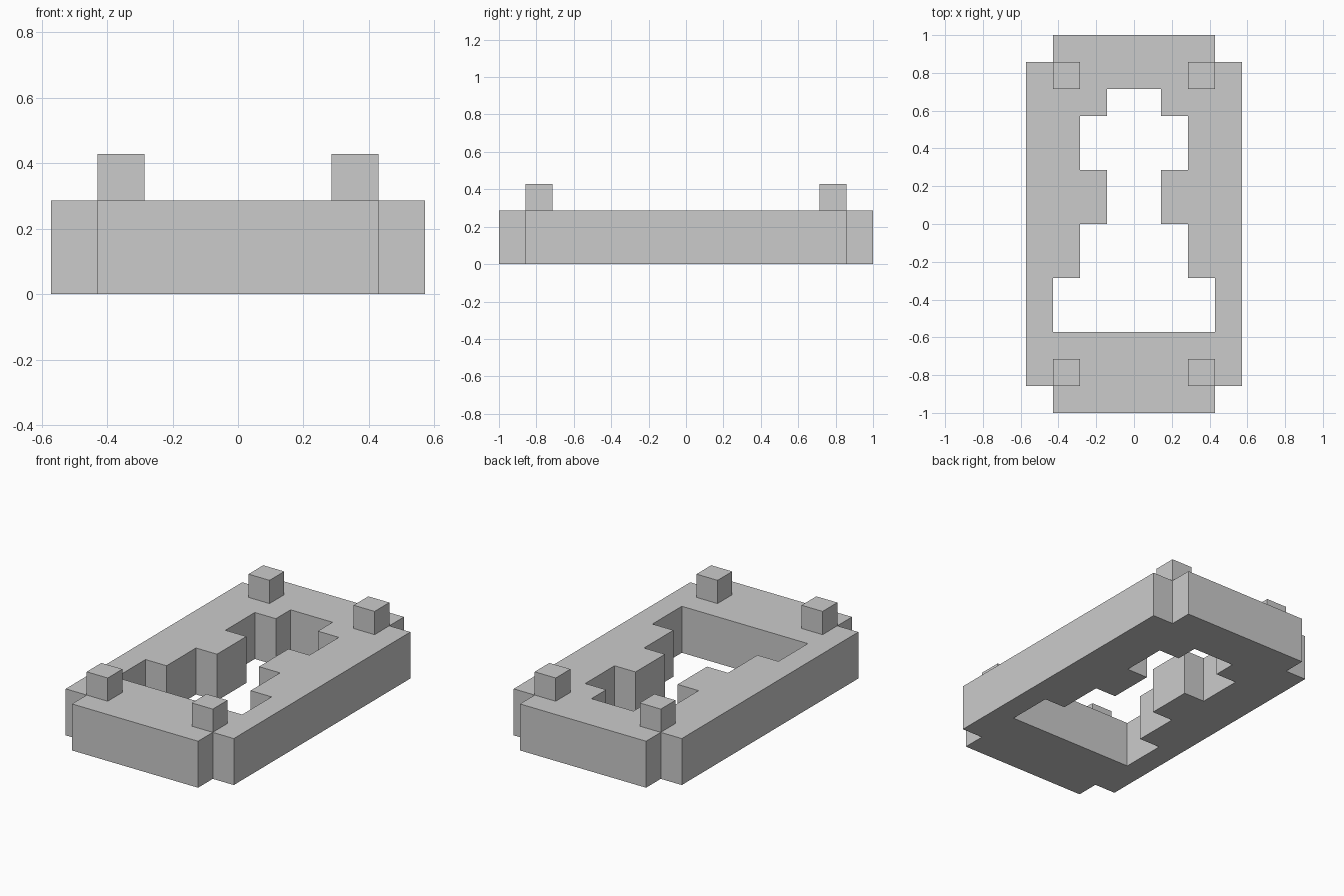
import bpy

if "Cube" in bpy.data.objects:
    bpy.data.objects.remove(bpy.data.objects["Cube"])

U = 1 / 7  # the model sits on a grid of 1/7 unit

# Right-hand halves of the profiles, bottom to top, in grid units
OUTER = [(3, -7), (3, -6), (4, -6), (4, 6), (3, 6), (3, 7)]
INNER = [(3, -4), (3, -2), (2, -2), (2, 0), (1, 0), (1, 2),
         (2, 2), (2, 4), (1, 4), (1, 5)]


def add_loop(curve, half):
    """Mirror a half profile across x = 0 into a closed polygon spline."""
    points = half + [(-x, y) for x, y in reversed(half)]
    spline = curve.splines.new('POLY')
    spline.points.add(len(points) - 1)
    for p, (x, y) in zip(spline.points, points):
        p.co = (x * U, y * U, 0, 1)
    spline.use_cyclic_u = True
    spline.use_smooth = False


# Plate with a stepped opening
curve = bpy.data.curves.new("plate", 'CURVE')
curve.dimensions = '2D'
curve.fill_mode = 'BOTH'
curve.extrude = U
add_loop(curve, OUTER)
add_loop(curve, INNER)
plate = bpy.data.objects.new("plate", curve)
plate.location.z = U
bpy.context.collection.objects.link(plate)
bpy.context.view_layer.objects.active = plate
plate.select_set(True)
bpy.ops.object.convert(target='MESH')

# Four corner pegs standing on the plate
for side, sx in (("left", -1), ("right", 1)):
    for end, sy in (("front", -1), ("back", 1)):
        bpy.ops.mesh.primitive_cube_add(
            size=U, location=(sx * 2.5 * U, sy * 5.5 * U, 2.5 * U))
        bpy.context.object.name = f"peg_{end}_{side}"
